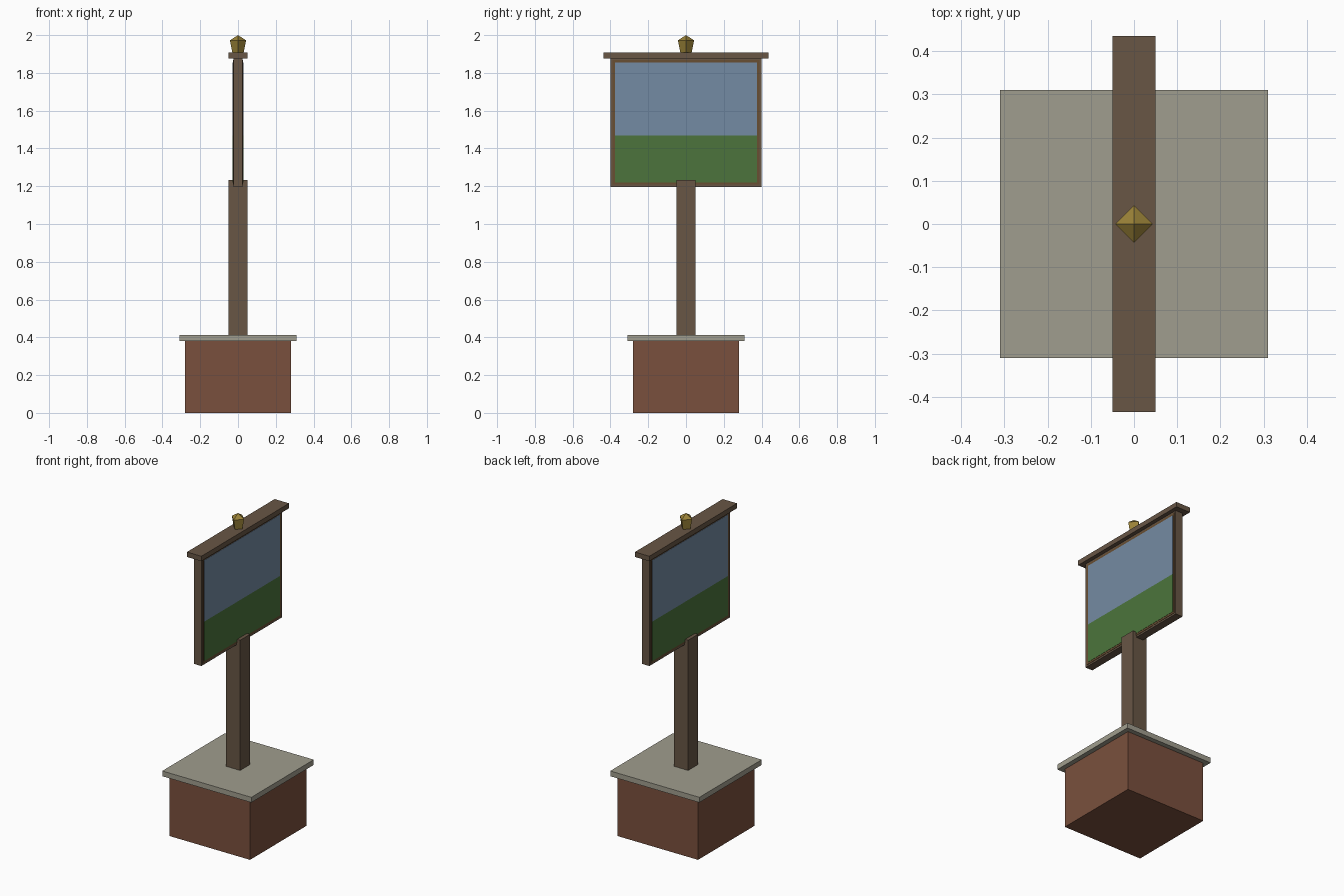
import bpy
import bmesh
from math import pi
from mathutils import Matrix

cube = bpy.data.objects.get("Cube")
if cube:
    bpy.data.objects.remove(cube, do_unlink=True)


def srgb(r, g, b):
    """Linear colour from 0-255 display values."""
    lin = [((c / 255 + 0.055) / 1.055) ** 2.4 for c in (r, g, b)]
    return (*lin, 1.0)


def material(name, r, g, b):
    mat = bpy.data.materials.new(name)
    mat.use_nodes = True
    mat.diffuse_color = srgb(r, g, b)
    mat.node_tree.nodes["Principled BSDF"].inputs["Base Color"].default_value = srgb(r, g, b)
    return mat


brick = material("brick red", 122, 80, 61)
stone = material("pale stone", 160, 157, 142)
wood = material("dark wood", 104, 86, 69)
trim = material("warm brown", 104, 78, 50)
sky = material("sky blue", 116, 139, 163)
grass = material("grass green", 76, 116, 60)
gold = material("old gold", 154, 130, 56)


def finish(name, bm, mat):
    mesh = bpy.data.meshes.new(name)
    bm.to_mesh(mesh)
    bm.free()
    mesh.materials.append(mat)
    obj = bpy.data.objects.new(name, mesh)
    bpy.context.collection.objects.link(obj)
    return obj


def box(name, mat, half_x, half_y, low, high, x=0, y=0):
    """Box given by half widths and its bottom and top heights."""
    bm = bmesh.new()
    place = Matrix.Translation((x, y, (low + high) / 2))
    size = Matrix.Diagonal((2 * half_x, 2 * half_y, high - low, 1))
    bmesh.ops.create_cube(bm, size=1, matrix=place @ size)
    return finish(name, bm, mat)


# Plinth and post
box("brick_plinth", brick, 0.28, 0.28, 0, 0.38)
box("stone_slab", stone, 0.31, 0.31, 0.38, 0.413)
box("post", wood, 0.05, 0.05, 0.413, 1.232)

# Sign frame: two stiles, two rails and an overhanging cap
for side, sign in (("left", 1), ("right", -1)):
    side_name = "front" if sign < 0 else "back"
    box(side_name + "_stile", wood, 0.025, 0.0125, 1.197, 1.877, y=sign * 0.3875)
box("bottom_rail", wood, 0.025, 0.375, 1.197, 1.222)
box("top_rail", wood, 0.025, 0.375, 1.852, 1.877)
box("cap_board", wood, 0.05, 0.436, 1.877, 1.908)

# Picture board with a warm border and a painted landscape on both faces
box("picture_board", trim, 0.027, 0.388, 1.208, 1.868)
for side, sign in (("left", 1), ("right", -1)):
    box(side + "_sky", sky, 0.001, 0.376, 1.468, 1.854, x=sign * 0.0275)
    box(side + "_grass", grass, 0.001, 0.376, 1.22, 1.468, x=sign * 0.0275)

# Four-sided finial: tapered cup with a pyramid on top
bm = bmesh.new()
rings = []
for radius, z in ((0.03, 1.908), (0.043, 1.972)):
    ring = [bm.verts.new(Matrix.Rotation(i * pi / 2, 3, "Z").col[0] * radius) for i in range(4)]
    for v in ring:
        v.co.z = z
    rings.append(ring)
tip = bm.verts.new((0, 0, 2))
bm.faces.new(rings[0][::-1])
for i in range(4):
    j = (i + 1) % 4
    bm.faces.new((rings[0][i], rings[0][j], rings[1][j], rings[1][i]))
    bm.faces.new((rings[1][i], rings[1][j], tip))
finish("finial", bm, gold)
